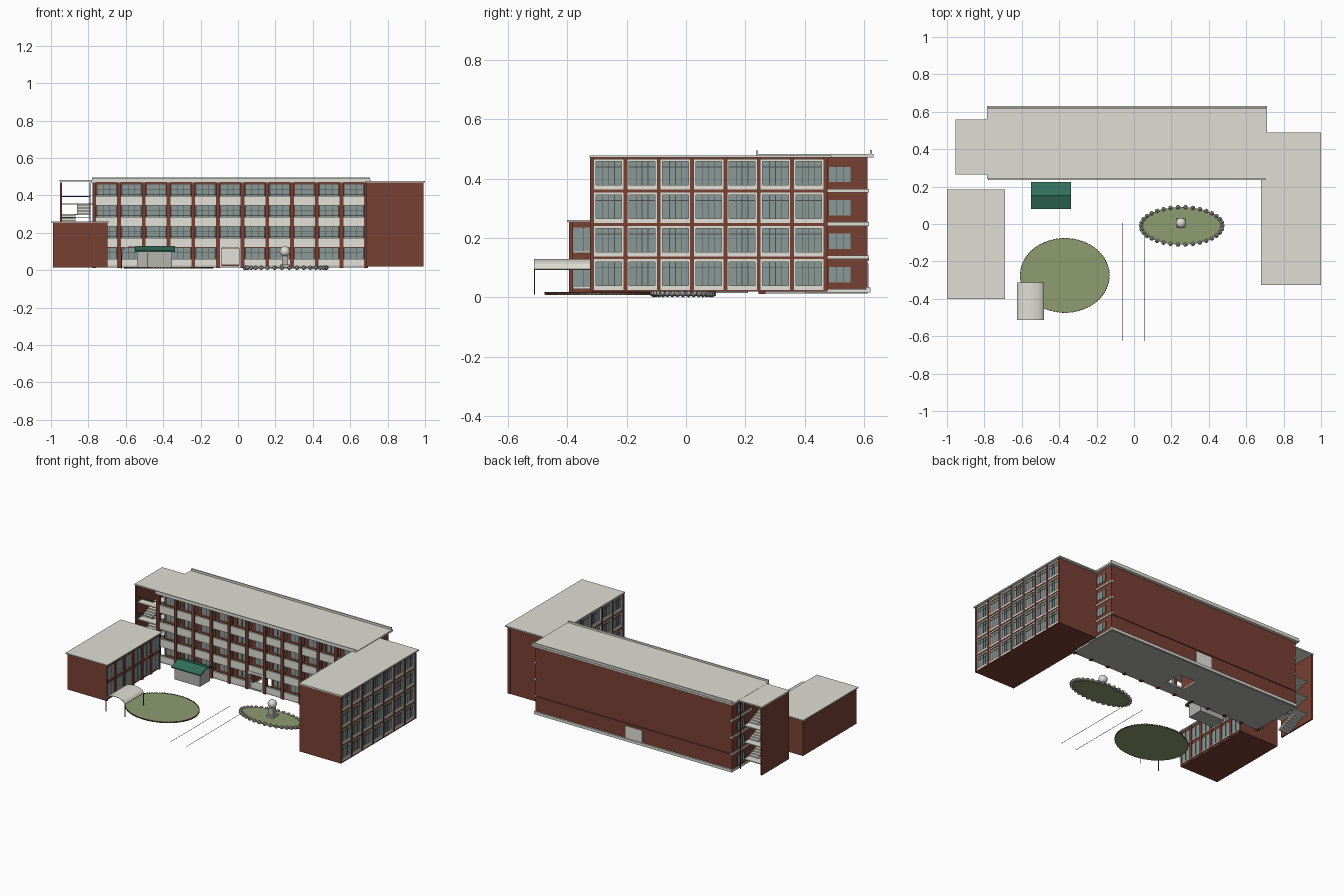
import bpy, bmesh, math
from mathutils import Matrix, Vector

if "Cube" in bpy.data.objects:
    bpy.data.objects.remove(bpy.data.objects["Cube"])

def material(name, r, g, b):
    m = bpy.data.materials.new(name)
    m.diffuse_color = (r, g, b, 1)
    m.use_nodes = True
    m.node_tree.nodes["Principled BSDF"].inputs["Base Color"].default_value = m.diffuse_color
    return m

BRICK = material("brick red", 0.19, 0.052, 0.035)
WHITE = material("off white", 0.76, 0.76, 0.70)
ROOF = material("roof grey", 0.74, 0.74, 0.67)
GLASS = material("window glass", 0.26, 0.32, 0.31)
FRAME = material("dark frame", 0.07, 0.085, 0.08)
GREEN = material("green roof", 0.032, 0.16, 0.105)
GRASS = material("grass", 0.27, 0.34, 0.16)
FLOOR = material("floor grey", 0.46, 0.46, 0.45)
STONE = material("stone grey", 0.46, 0.46, 0.43)
EDGING = material("edging brown", 0.12, 0.055, 0.04)

def finish(name, bm, mat):
    bmesh.ops.recalc_face_normals(bm, faces=bm.faces)
    me = bpy.data.meshes.new(name)
    bm.to_mesh(me)
    bm.free()
    me.materials.append(mat)
    ob = bpy.data.objects.new(name, me)
    bpy.context.collection.objects.link(ob)
    return ob

def boxes(name, mat, items):
    """One object from a list of (x0, x1, y0, y1, z0, z1) boxes."""
    bm = bmesh.new()
    for x0, x1, y0, y1, z0, z1 in items:
        mid = Vector(((x0 + x1) / 2, (y0 + y1) / 2, (z0 + z1) / 2))
        size = Matrix.Diagonal((abs(x1 - x0), abs(y1 - y0), abs(z1 - z0), 1))
        bmesh.ops.create_cube(bm, size=1, matrix=Matrix.Translation(mid) @ size)
    return finish(name, bm, mat)

def prism(name, mat, pts, x0, x1, axis="x"):
    """Extrude a closed 2D profile along x (points y,z) or y (points x,z)."""
    bm = bmesh.new()
    put = (lambda a, p: (a, p[0], p[1])) if axis == "x" else (lambda a, p: (p[0], a, p[1]))
    f = bm.faces.new([bm.verts.new(put(x0, p)) for p in pts])
    r = bmesh.ops.extrude_face_region(bm, geom=[f])
    move = Vector((x1 - x0, 0, 0)) if axis == "x" else Vector((0, x1 - x0, 0))
    bmesh.ops.translate(bm, verts=[v for v in r["geom"] if isinstance(v, bmesh.types.BMVert)], vec=move)
    return finish(name, bm, mat)

Z0, FH, FLOORS = 0.02, 0.1125, 4
TOP = Z0 + FH * FLOORS

# --- Main block: body with an entrance passage, floor slab with an opening
XL, XR, BAYS = -0.768, 0.69, 11
BW = (0.685 - XL) / BAYS
E0, E1 = XL + 5 * BW, XL + 6 * BW
Z1 = Z0 + FH
boxes("main_body", BRICK, [
    (XL, XR, 0.32, 0.61, Z1, TOP), (XL, E0, 0.32, 0.61, Z0 + 0.004, Z1),
    (E1, XR, 0.32, 0.61, Z0 + 0.004, Z1), (E0, E1, 0.60, 0.61, Z0, Z1),
    (XL, XR, 0.608, 0.616, 0.125, 0.135)])
boxes("ground_slab", FLOOR, [(XL, E0, 0.25, 0.61, 0.014, 0.025), (E1, XR, 0.25, 0.61, 0.014, 0.025),
                             (E0, E1, 0.25, 0.34, 0.014, 0.025), (E0, E1, 0.46, 0.61, 0.014, 0.025)])
boxes("main_base_trim", WHITE, [(XL - 0.004, XR + 0.004, 0.607, 0.62, 0.016, 0.034)])
boxes("back_door", WHITE, [(E0 + 0.005, E1 - 0.005, 0.597, 0.613, 0.03, 0.115)])
boxes("main_roof", ROOF, [(-0.785, 0.71, 0.24, 0.63, TOP, 0.482)])
boxes("roof_parapet", ROOF, [(-0.78, 0.705, 0.236, 0.242, 0.472, 0.494),
                             (-0.78, 0.705, 0.618, 0.626, 0.472, 0.496)])

# --- Front gallery: columns, parapets, slabs and recessed windows
cols = [(XL + i * BW - 0.01, XL + i * BW + 0.01, 0.243, 0.268, 0.012, TOP) for i in range(BAYS + 1)]
walls, slabs, panes, bars = [], [], [], []
for k in range(FLOORS):
    z = Z0 + k * FH
    if k:
        slabs.append((XL, XR, 0.25, 0.325, z - 0.012, z))
    for i in range(BAYS):
        a, b = XL + i * BW, XL + (i + 1) * BW
        if k == 0 and i == 5:
            continue
        walls.append((a, b, 0.25, 0.26, z - (0.012 if k else 0), z + 0.04))
        panes.append((a + 0.016, b - 0.016, 0.316, 0.322, z + 0.025, z + 0.1))
        for t in range(4):
            x = a + 0.016 + t * (BW - 0.032) / 3
            bars.append((x - 0.0012, x + 0.0012, 0.313, 0.318, z + 0.025, z + 0.1))
        bars.append((a + 0.016, b - 0.016, 0.313, 0.318, z + 0.072, z + 0.0745))
        bars.append((a, b, 0.253, 0.257, z + 0.044, z + 0.0465))
boxes("gallery_columns", BRICK, cols)
boxes("gallery_parapets", WHITE, walls)
boxes("gallery_slabs", STONE, slabs)
boxes("gallery_windows", GLASS, panes)
boxes("gallery_window_bars", FRAME, bars)
boxes("entrance_surround", WHITE, [(E0 + 0.01, E0 + 0.02, 0.248, 0.262, Z0, 0.12),
                                   (E1 - 0.02, E1 - 0.01, 0.248, 0.262, Z0, 0.12),
                                   (E0 + 0.005, E1 - 0.005, 0.246, 0.325, 0.118, 0.135)])

# --- End walls of the main block
bands, panes, bars = [], [], []
for x in (XL, XR):
    for k in range(FLOORS):
        z = Z0 + k * FH
        bands.append((x - 0.006, x + 0.006, 0.40, 0.615, z - 0.004, z + 0.008))
        panes.append((x - 0.003, x + 0.003, 0.48, 0.555, z + 0.03, z + 0.082))
        for y in (0.48, 0.505, 0.53, 0.555):
            bars.append((x - 0.005, x + 0.005, y - 0.001, y + 0.001, z + 0.03, z + 0.082))
boxes("end_bands", WHITE, bands)
boxes("end_windows", GLASS, panes)
boxes("end_window_bars", FRAME, bars)

# --- Right wing: window grid outside, repeated on the courtyard face
boxes("wing_body", BRICK, [(0.70, 0.975, -0.32, 0.47, Z0, TOP), (0.685, 0.99, -0.322, -0.312, Z0, TOP),
                           (0.685, 0.99, 0.462, 0.472, Z0, TOP)])
boxes("wing_roof", ROOF, [(0.68, 1.0, -0.325, 0.49, TOP, 0.478)])
piers, frames, panes, bars = [], [], [], []
WB = 0.785 / 7
for mirror in (False, True):
    fx = (lambda x: 1.675 - x) if mirror else (lambda x: x)
    n = 5 if mirror else 7
    def add(lst, x, y0, y1, z0, z1):
        lst.append((fx(0.972), fx(x), y0, y1, z0, z1))
    for i in range(n + 1):
        y = -0.316 + i * WB
        add(piers, 0.991, y - 0.0065, y + 0.0065, Z0, TOP)
    for k in range(FLOORS):
        z = Z0 + k * FH
        add(piers, 0.990, -0.32, -0.316 + n * WB, z - (0.004 if k else 0), z + 0.005)
        for i in range(n):
            a, b = -0.316 + i * WB + 0.0065, -0.316 + (i + 1) * WB - 0.0065
            za, zb = z + 0.005, z + FH - 0.004
            add(frames, 0.987, a, b, za, za + 0.015)
            add(frames, 0.987, a, b, zb - 0.009, zb)
            add(frames, 0.987, a, a + 0.006, za, zb)
            add(frames, 0.987, b - 0.006, b, za, zb)
            add(panes, 0.979, a, b, za, zb)
            for t in (0.3, 0.5, 0.7):
                y = a + t * (b - a)
                add(bars, 0.981, y - 0.0012, y + 0.0012, za, zb)
            add(bars, 0.981, a, b, z + 0.08, z + 0.0825)
boxes("wing_piers", BRICK, piers)
boxes("wing_window_frames", WHITE, frames)
boxes("wing_windows", GLASS, panes)
boxes("wing_window_bars", FRAME, bars)

# --- Low left block
boxes("annex_body", BRICK, [(-0.99, -0.705, -0.393, 0.175, 0.015, 0.255)])
boxes("annex_roof", ROOF, [(-1.0, -0.69, -0.40, 0.185, 0.254, 0.261)])
piers, panes, bars, sills = [], [], [], []
AB = 0.568 / 6
for i in range(7):
    y = -0.393 + i * AB
    piers.append((-0.71, -0.697, max(y - 0.011, -0.393), min(y + 0.011, 0.175), 0.015, 0.255))
for z0, z1 in ((0.035, 0.125), (0.155, 0.235)):
    for i in range(6):
        a, b = -0.393 + i * AB + 0.013, -0.393 + (i + 1) * AB - 0.013
        panes.append((-0.708, -0.700, a, b, z0, z1))
        sills.append((-0.708, -0.697, a, b, z0 - 0.006, z0))
        y = (a + b) / 2
        bars.append((-0.706, -0.699, y - 0.0012, y + 0.0012, z0, z1))
boxes("annex_piers", BRICK, piers)
boxes("annex_windows", GLASS, panes)
boxes("annex_window_bars", FRAME, bars)
boxes("annex_sills", WHITE, sills)

# --- Open stair tower
boxes("stair_outer_wall", BRICK, [(-0.952, -0.942, 0.268, 0.557, Z0, TOP)])
boxes("stair_posts", FRAME, [(-0.793, -0.788, y, y + 0.006, Z0, TOP) for y in (0.27, 0.549)])
boxes("stair_roof", ROOF, [(-0.955, -0.785, 0.265, 0.56, TOP + 0.003, 0.481)])
stairs, rails = [], []
STEPS = 7
for k in range(FLOORS):
    z = Z0 + k * FH
    if k:
        stairs.append((-0.943, XL, 0.28, 0.33, z - 0.006, z))
        rails.append((-0.943, -0.79, 0.28, 0.283, z + 0.035, z + 0.038))
    if k == FLOORS - 1:
        break
    stairs.append((-0.943, -0.795, 0.47, 0.52, z + FH / 2 - 0.006, z + FH / 2))
    rise, run = FH / 2 / STEPS, 0.14 / STEPS
    for s in range(STEPS):
        za, zb = z + (s + 1) * rise, z + FH / 2 + (s + 1) * rise
        stairs.append((-0.943, -0.870, 0.33 + s * run, 0.33 + (s + 1) * run, za - 0.014, za))
        stairs.append((-0.862, -0.795, 0.47 - (s + 1) * run, 0.47 - s * run, zb - 0.014, zb))
boxes("stair_flights", ROOF, stairs)
boxes("stair_rails", FRAME, rails)

# --- Small booth with a green gable roof
boxes("booth_body", STONE, [(-0.54, -0.352, 0.10, 0.208, 0.015, 0.108)])
prism("booth_roof", GREEN, [(0.08, 0.098), (0.1525, 0.123), (0.225, 0.098), (0.225, 0.105),
                            (0.1525, 0.130), (0.08, 0.105)], -0.552, -0.336)

# --- Arched canopy on four posts
arc = [(-0.5525 + 0.0725 * math.cos(t * math.pi / 12), 0.095 + 0.035 * math.sin(t * math.pi / 12))
       for t in range(13)]
inner = [(-0.5525 + (x + 0.5525) * 0.96, z - 0.003) for x, z in reversed(arc)]
prism("arched_canopy", ROOF, arc + inner, -0.512, -0.312, "y")
boxes("canopy_posts", FRAME, [(x - 0.0015, x + 0.0015, y - 0.0015, y + 0.0015, 0.01, 0.097)
                              for x in (-0.623, -0.482) for y in (-0.510, -0.314)])

# --- Garden beds
def disc(name, cx, cy, rx, ry, z0, z1):
    bm = bmesh.new()
    m = Matrix.Translation((cx, cy, (z0 + z1) / 2)) @ Matrix.Diagonal((rx, ry, z1 - z0, 1))
    bmesh.ops.create_cone(bm, cap_ends=True, segments=64, radius1=1, radius2=1, depth=1, matrix=m)
    finish(name, bm, GRASS)

def ring(name, mat, cx, cy, rx, ry, n, make):
    bm = bmesh.new()
    for i in range(n):
        t = 2 * math.pi * i / n
        at = Matrix.Translation((cx + rx * math.cos(t), cy + ry * math.sin(t), 0.0135))
        make(bm, at @ Matrix.Rotation(math.atan2(ry * math.cos(t), -rx * math.sin(t)), 4, "Z"))
    finish(name, bm, mat)

disc("round_lawn", -0.37, -0.275, 0.238, 0.198, 0.009, 0.014)
ring("round_lawn_edging", EDGING, -0.37, -0.275, 0.238, 0.198, 90,
     lambda bm, m: bmesh.ops.create_cube(bm, size=1, matrix=m @ Matrix.Diagonal((0.011, 0.004, 0.008, 1))))
disc("oval_lawn", 0.255, -0.01, 0.22, 0.10, 0.008, 0.016)
ring("oval_lawn_stones", STONE, 0.255, -0.01, 0.218, 0.10, 34,
     lambda bm, m: bmesh.ops.create_icosphere(bm, subdivisions=1, radius=0.0135, matrix=m))

# --- Ball on a pedestal
boxes("pedestal", STONE, [(0.225, 0.277, -0.021, 0.031, 0.014, 0.03), (0.235, 0.267, -0.011, 0.021, 0.03, 0.075)])
bm = bmesh.new()
bmesh.ops.create_uvsphere(bm, u_segments=24, v_segments=12, radius=0.028, matrix=Matrix.Translation((0.251, 0.005, 0.10)))
for f in bm.faces:
    f.smooth = True
finish("ball", bm, ROOF)

# --- Path edge lines
boxes("path_lines", FRAME, [(x - 0.0015, x + 0.0015, -0.625, 0.005, 0, 0.0004) for x in (-0.063, 0.055)])
